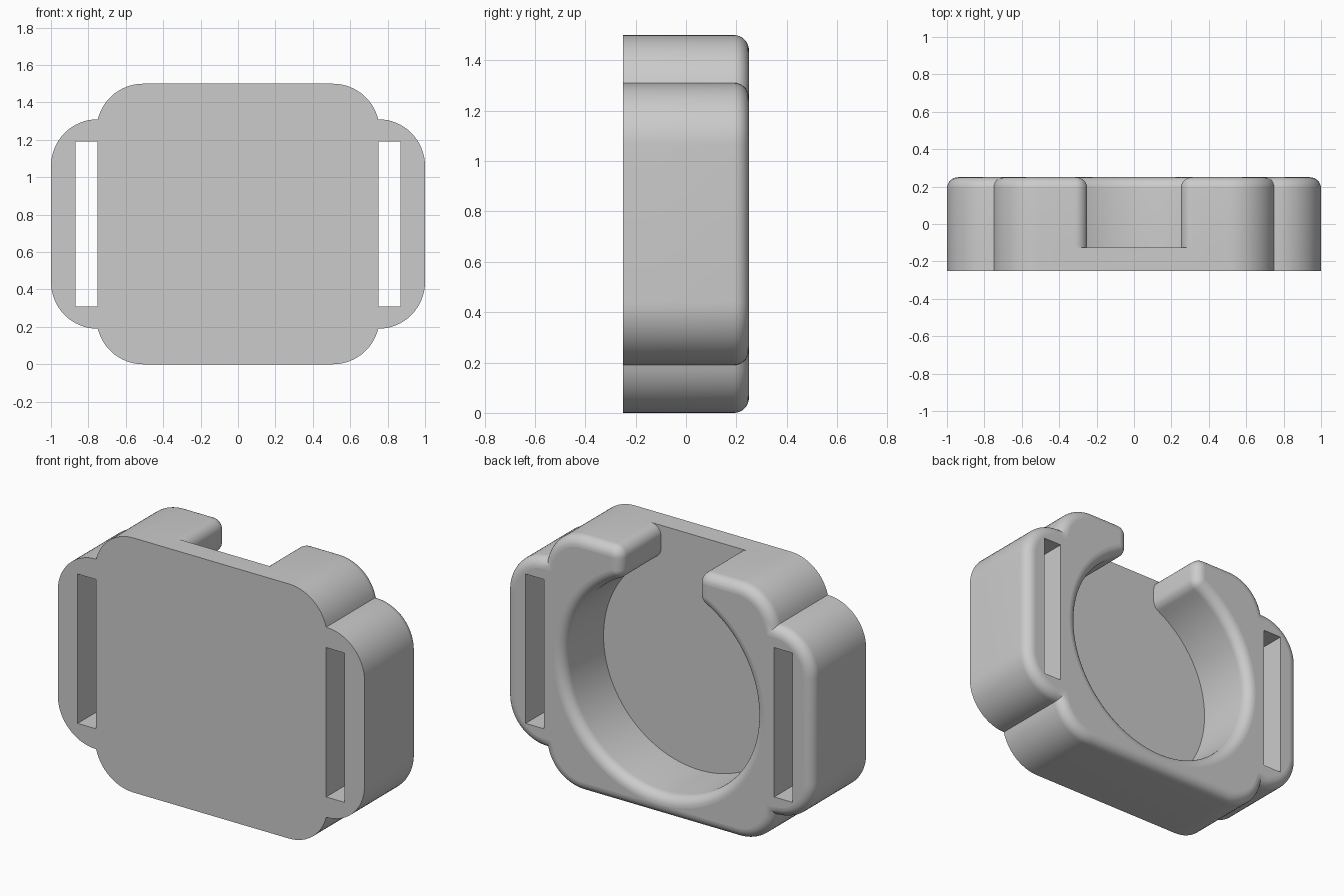
import bpy, bmesh, math
from mathutils import Vector

if "Cube" in bpy.data.objects:
    bpy.data.objects.remove(bpy.data.objects["Cube"])

FRONT, FLOOR, BACK, ROUND = -0.25, -0.125, 0.25, 0.06
CX, CZ, R = 0.0, 0.75, 0.625          # round pocket
GAP, F = 0.25, 0.065                  # half width of top opening, prong fillet


def arc(cx, cz, r, a0, a1, n):
    return [Vector((cx + r * math.cos(math.radians(a0 + (a1 - a0) * i / n)),
                    cz + r * math.sin(math.radians(a0 + (a1 - a0) * i / n))))
            for i in range(n + 1)]


def mirror(pts):
    return [Vector((-p.x, p.y)) for p in pts]


# Right half of the outer outline, top to bottom: body corner, strap lug, body corner
j = math.degrees(math.asin(0.06 / 0.25))
outer_r = ([Vector((GAP + F, 1.5))] + arc(0.507, 1.25, 0.25, 90, j, 14)
           + arc(0.75, 1.06, 0.25, 90, 0, 16)[1:] + arc(0.75, 0.44, 0.25, 0, -90, 16)
           + arc(0.507, 0.25, 0.25, -j, -90, 14)[1:])

# Right half of the pocket outline: prong end fillets, then the circle to the bottom
fx = GAP + F
fz = math.sqrt((R + F) ** 2 - fx ** 2)
a = math.degrees(math.atan2(fz, fx))
inner_r = (arc(fx, 1.5 - F, F, 90, 180, 8)[1:] + arc(fx, CZ + fz, F, 180, 180 + a, 8)
           + arc(CX, CZ, R, a, -90, 48)[1:])

outer = outer_r + mirror(outer_r[::-1])
inner = mirror(inner_r) + inner_r[-2::-1]
loop = outer + inner


def inset(pts, d):
    out = []
    for i, p in enumerate(pts):
        d1 = (p - pts[i - 1]).normalized()
        d2 = (pts[(i + 1) % len(pts)] - p).normalized()
        n1, n2 = Vector((d1.y, -d1.x)), Vector((d2.y, -d2.x))
        out.append(p + (n1 + n2) * (d / (1 + n1.dot(n2))))
    return out


bm = bmesh.new()


def ring(pts, y):
    return [bm.verts.new((p.x, y, p.y)) for p in pts]


def bridge(r0, r1):
    n = len(r0)
    for i in range(n):
        k = (i + 1) % n
        bm.faces.new((r0[i], r0[k], r1[k], r1[i])).smooth = True


def edges_of(r):
    return [bm.edges.get((r[i - 1], r[i])) or bm.edges.new((r[i - 1], r[i]))
            for i in range(len(r))]


# Back plate: side wall and pocket floor
front_ring = ring(outer, FRONT)
floor_ring = ring(loop, FLOOR)
n = len(outer)
bridge(front_ring, floor_ring[:n])
bm.faces.new([floor_ring[n - 1]] + floor_ring[n:] + [floor_ring[0]])

# Rim: wall up to the rounded back edge
last = floor_ring
for i in range(9):
    t = math.pi / 2 * i / 8
    nxt = ring(inset(loop, ROUND * (1 - math.cos(t))), BACK - ROUND + ROUND * math.sin(t))
    bridge(last, nxt)
    last = nxt

# Strap slots running right through the lugs
front_edges, back_edges = edges_of(front_ring), edges_of(last)
for s in (-1, 1):
    slot = [Vector((s * x, z)) for x, z in ((0.75, 0.31), (0.87, 0.31), (0.87, 1.19), (0.75, 1.19))]
    s0, s1 = ring(slot, FRONT), ring(slot, BACK)
    bridge(s0, s1)
    front_edges += edges_of(s0)
    back_edges += edges_of(s1)

# Flat front and back faces
for edges in (front_edges, back_edges):
    res = bmesh.ops.triangle_fill(bm, edges=edges, use_beauty=True)
    for g in res["geom"]:
        if isinstance(g, bmesh.types.BMFace):
            g.smooth = False

bmesh.ops.recalc_face_normals(bm, faces=bm.faces[:])
for e in bm.edges:
    e.smooth = len(e.link_faces) == 2 and e.calc_face_angle(0) < math.radians(30)

mesh = bpy.data.meshes.new("strap_holder")
bm.to_mesh(mesh)
bm.free()
holder = bpy.data.objects.new("strap_holder", mesh)
bpy.context.collection.objects.link(holder)

grey = bpy.data.materials.new("light_grey")
grey.diffuse_color = (0.6, 0.6, 0.6, 1)
grey.use_nodes = True
grey.node_tree.nodes["Principled BSDF"].inputs["Base Color"].default_value = grey.diffuse_color
mesh.materials.append(grey)
